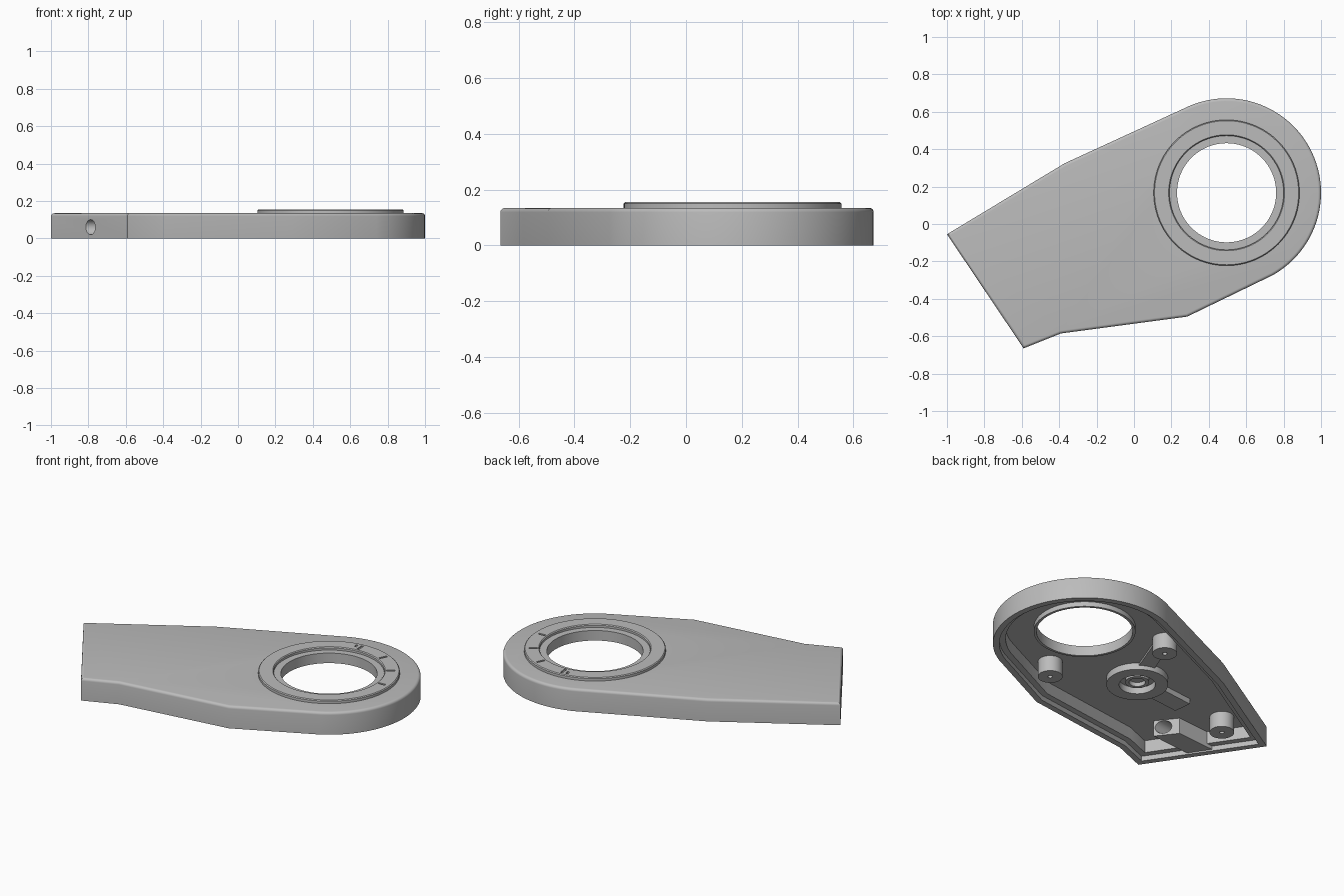
import bpy, bmesh, math
from mathutils import Vector, Matrix

cube = bpy.data.objects.get("Cube")
if cube:
    bpy.data.objects.remove(cube, do_unlink=True)

grey = bpy.data.materials.new("light_grey")
grey.use_nodes = True
grey.diffuse_color = (0.5, 0.5, 0.5, 1)
grey.node_tree.nodes["Principled BSDF"].inputs["Base Color"].default_value = (0.5, 0.5, 0.5, 1)

CENTRE = Vector((0.495, 0.167))   # centre of the round end
ROUND = 0.505
CEILING = 0.105
TOP = 0.135


def finish(name, bm):
    bmesh.ops.recalc_face_normals(bm, faces=bm.faces)
    mesh = bpy.data.meshes.new(name)
    bm.to_mesh(mesh)
    bm.free()
    mesh.materials.append(grey)
    obj = bpy.data.objects.new(name, mesh)
    bpy.context.collection.objects.link(obj)
    return obj


def select(obj):
    bpy.ops.object.select_all(action='DESELECT')
    obj.select_set(True)
    bpy.context.view_layer.objects.active = obj


def smooth(obj):
    select(obj)
    bpy.ops.object.shade_smooth_by_angle(angle=math.radians(25))


def cut(obj, cutter):
    mod = obj.modifiers.new("cut", 'BOOLEAN')
    mod.operation = 'DIFFERENCE'
    mod.solver = 'EXACT'
    mod.object = cutter
    select(obj)
    bpy.ops.object.modifier_apply(modifier=mod.name)


def skin(bm, loops, closed):
    """Bridge equal rings of points; cap the ends or join last to first."""
    rings = [[bm.verts.new(p) for p in loop] for loop in loops]
    pairs = list(zip(rings, rings[1:]))
    if closed:
        pairs.append((rings[-1], rings[0]))
    else:
        bm.faces.new(rings[0])
        bm.faces.new(rings[-1])
    for a, b in pairs:
        for i in range(len(a)):
            j = (i + 1) % len(a)
            bm.faces.new((a[i], a[j], b[j], b[i]))


def lathe(name, centre, profile, steps=64):
    bm = bmesh.new()
    turns = [2 * math.pi * i / steps for i in range(steps)]
    skin(bm, [[(centre[0] + r * math.cos(t), centre[1] + r * math.sin(t), z) for t in turns]
              for r, z in profile], True)
    obj = finish(name, bm)
    smooth(obj)
    return obj


def prism(name, points, z0, z1):
    bm = bmesh.new()
    skin(bm, [[(x, y, z) for x, y in points] for z in (z0, z1)], False)
    return finish(name, bm)


def cylinder(name, start, end, radius):
    a, b = Vector(start), Vector(end)
    turn = (b - a).to_track_quat('Z', 'Y').to_matrix().to_4x4()
    bm = bmesh.new()
    bmesh.ops.create_cone(bm, cap_ends=True, segments=64, radius1=radius, radius2=radius,
                          depth=(b - a).length, matrix=Matrix.Translation((a + b) / 2) @ turn)
    obj = finish(name, bm)
    obj.hide_render = True
    return obj


# Plan outline, counter-clockwise
outline = [Vector(p) for p in ((-0.37, 0.325), (-1, -0.055), (-0.59, -0.665),
                               (-0.39, -0.585), (0.285, -0.495))]
for i in range(49):
    t = math.radians(-61 + i * 174 / 48)
    outline.append(CENTRE + ROUND * Vector((math.cos(t), math.sin(t))))


def inset(d, z):
    """Outline moved inwards by d with mitred corners."""
    ring = []
    for i, p in enumerate(outline):
        e1 = (p - outline[i - 1]).normalized()
        e2 = (outline[(i + 1) % len(outline)] - p).normalized()
        n1, n2 = Vector((-e1.y, e1.x)), Vector((-e2.y, e2.x))
        q = p + (n1 + n2) * d / (1 + n1.dot(n2))
        ring.append((q.x, q.y, z))
    return ring


# Hollow cover with a stepped rim and a rounded upper edge
fillet = [(0.016 * (1 - math.cos(a)), TOP - 0.016 * (1 - math.sin(a)))
          for a in (math.pi / 2 * k / 5 for k in range(6))]
section = [(0.07, CEILING), (0.07, 0.03), (0.035, 0.03), (0.035, 0), (0, 0)] + fillet
bm = bmesh.new()
skin(bm, [inset(d, z) for d, z in section], False)
cover = finish("cover", bm)

# Block that carries the cable hole
block = prism("cable_block", [(-0.46, -0.38), (-0.55, -0.265), (-0.8, -0.285), (-0.72, -0.405)],
              0.008, CEILING + 0.01)

# Round opening and cable hole
opening = cylinder("opening_cutter", (*CENTRE, -0.1), (*CENTRE, 0.3), 0.275)
cable = cylinder("cable_cutter", (-0.95, -0.388, 0.06), (-0.4, -0.326, 0.06), 0.04)
cut(cover, opening)
cut(cover, cable)
cut(block, cable)
for helper in (opening, cable):
    bpy.data.objects.remove(helper, do_unlink=True)
smooth(cover)
smooth(block)

# Raised dial ring with a step and a collar below
dial = lathe("dial_ring", CENTRE, [
    (0.265, 0.076), (0.28, 0.076), (0.28, 0.12), (0.39, 0.12), (0.39, 0.15), (0.385, 0.155),
    (0.31, 0.155), (0.305, 0.15), (0.305, 0.137), (0.265, 0.137)], 96)

# Engraved dial marks
bm = bmesh.new()
for angle, radius, length, width in ((4, 0.34, 0.045, 0.012), (35, 0.34, 0.045, 0.012),
                                     (65, 0.345, 0.05, 0.012), (95, 0.345, 0.05, 0.014),
                                     (100, 0.355, 0.025, 0.014)):
    place = (Matrix.Translation((*CENTRE, 0.155)) @ Matrix.Rotation(math.radians(angle), 4, 'Z')
             @ Matrix.Translation((radius, 0, 0)) @ Matrix.Diagonal((length, width, 0.016, 1)))
    bmesh.ops.create_cube(bm, size=1, matrix=place)
marks = finish("mark_cutter", bm)
marks.hide_render = True
cut(dial, marks)
bpy.data.objects.remove(marks, do_unlink=True)
smooth(dial)

# Screw bosses
ROOT = CEILING + 0.01
bosses = {"boss_front": (0.395, -0.247), "boss_back": (0.074, 0.352), "boss_end": (-0.724, -0.11)}
for name, spot in bosses.items():
    lathe(name, spot, [(0.013, 0.01), (0.068, 0.01), (0.068, ROOT), (0.013, ROOT)], 48)

# Inner pivot seat, its hub and the two low arms
HUB = Vector((-0.09, -0.08))
lathe("pivot_seat", HUB, [(0.1, 0.065), (0.17, 0.065), (0.17, ROOT), (0.1, ROOT)])
lathe("pivot_hub", HUB, [(0.045, 0.08), (0.065, 0.08), (0.065, ROOT), (0.045, ROOT)], 48)


def arm(name, end, width, z):
    along = (Vector(end) - HUB).normalized()
    side = Vector((-along.y, along.x)) * width / 2
    near, far = HUB + along * 0.15, Vector(end)
    prism(name, [near - side, far - side, far + side, near + side], z, ROOT)


arm("end_arm", (-0.45, -0.12), 0.11, 0.072)
arm("back_arm", bosses["boss_back"], 0.09, 0.09)
